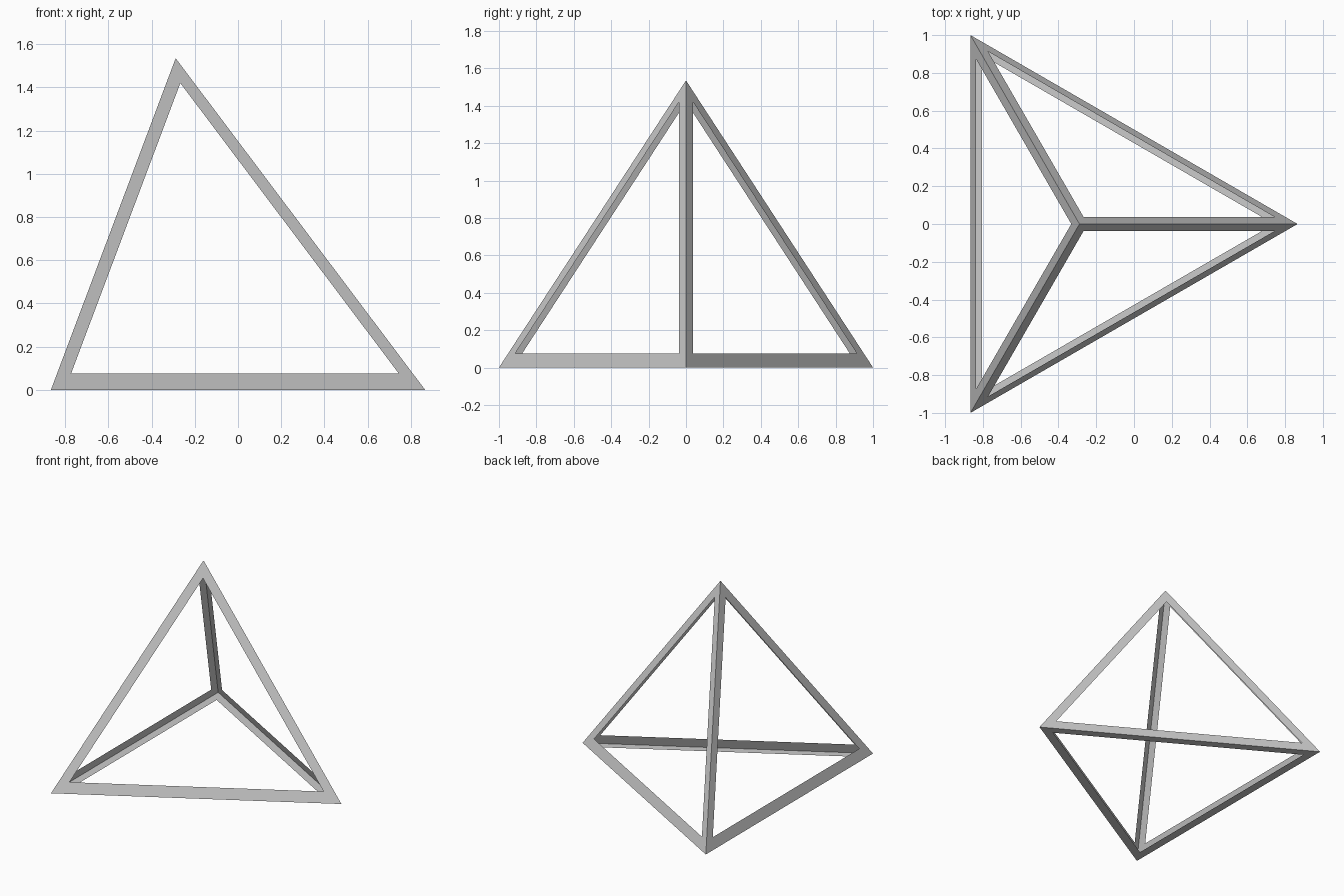
import bpy
from mathutils import Vector
from math import sqrt

if "Cube" in bpy.data.objects:
    bpy.data.objects.remove(bpy.data.objects["Cube"])

# Corners of the pyramid: equilateral base, apex over the base centroid
R = sqrt(3) / 2
BACK, FRONT, RIGHT = Vector((-R, 1, 0)), Vector((-R, -1, 0)), Vector((R, 0, 0))
APEX = Vector((-R / 3, 0, 1.535))


def frame(name, corners, widths):
    """Flat triangular frame; widths[i] is the strip along edge i -> i+1."""
    area2 = (corners[1] - corners[0]).cross(corners[2] - corners[0]).length
    # share[i]: strip width over triangle height, a barycentric weight
    share = [widths[i] * (corners[(i + 1) % 3] - corners[i]).length / area2
             for i in range(3)]
    hole = []
    for i in range(3):
        j, k = (i + 1) % 3, (i + 2) % 3
        wj, wk = share[k], share[i]
        hole.append(corners[i] * (1 - wj - wk) + corners[j] * wj + corners[k] * wk)
    faces = [(i, (i + 1) % 3, (i + 1) % 3 + 3, i + 3) for i in range(3)]
    mesh = bpy.data.meshes.new(name)
    mesh.from_pydata(list(corners) + hole, [], faces)
    obj = bpy.data.objects.new(name, mesh)
    bpy.context.collection.objects.link(obj)


# Base frame, facing down
frame("base_frame", (BACK, RIGHT, FRONT), (0.062, 0.062, 0.062))

# Three sloping frames, each with a wider lower strip
for name, a, b in (("front_frame", FRONT, RIGHT),
                   ("back_frame", RIGHT, BACK),
                   ("left_frame", BACK, FRONT)):
    frame(name, (a, b, APEX), (0.081, 0.064, 0.064))
